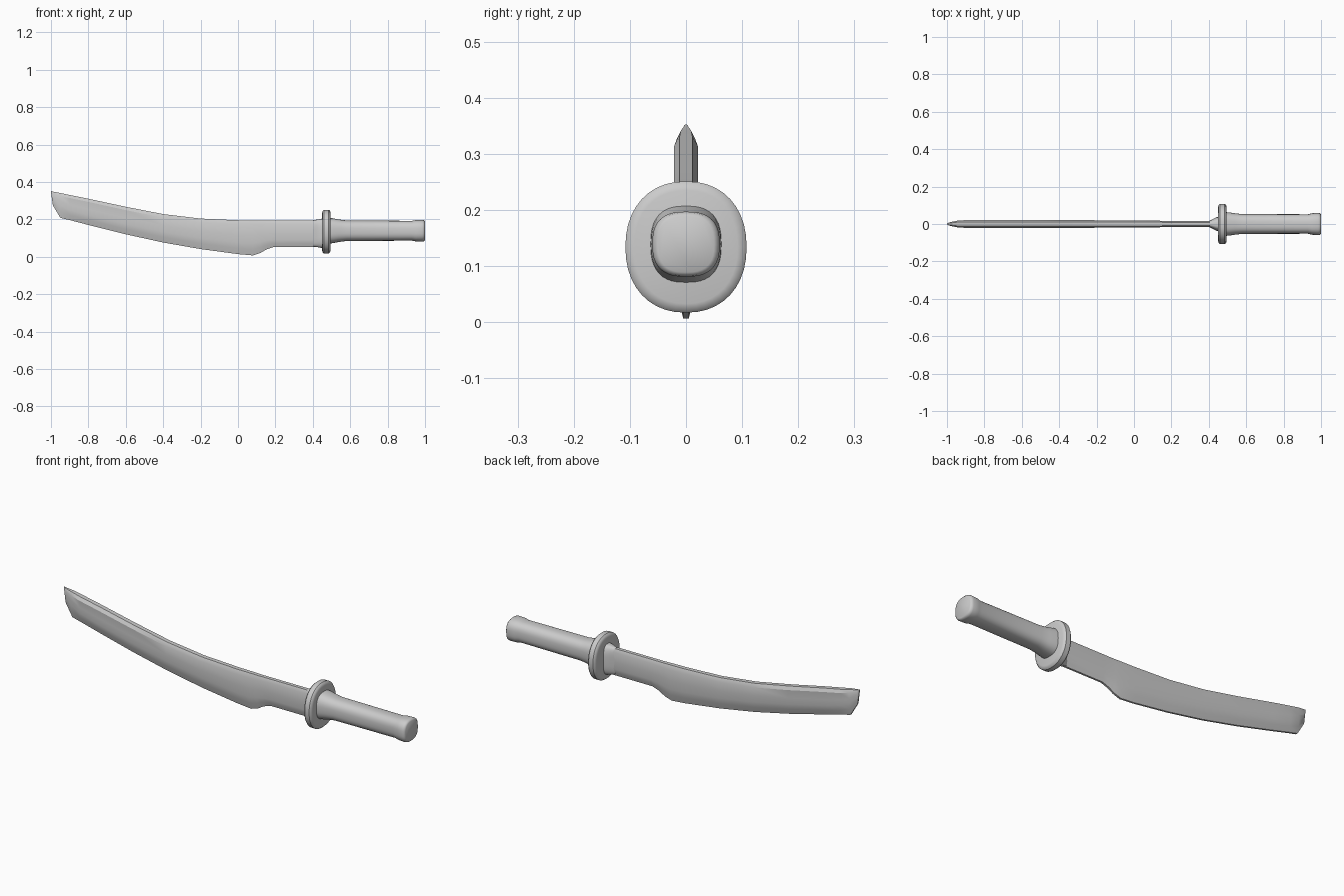
import bpy, bmesh, math

cube = bpy.data.objects.get("Cube")
if cube:
    bpy.data.objects.remove(cube, do_unlink=True)

grey = bpy.data.materials.new("plain_grey")
grey.use_nodes = True
grey.diffuse_color = (0.6, 0.6, 0.6, 1)
grey.node_tree.nodes["Principled BSDF"].inputs["Base Color"].default_value = (0.6, 0.6, 0.6, 1)


def loft(name, rings, angle):
    """Skin a list of equal-length rings and cap both ends."""
    bm = bmesh.new()
    loops = [[bm.verts.new(p) for p in ring] for ring in rings]
    n = len(loops[0])
    for a, b in zip(loops, loops[1:]):
        for i in range(n):
            j = (i + 1) % n
            bm.faces.new((a[i], a[j], b[j], b[i]))
    bm.faces.new(loops[0])
    bm.faces.new(loops[-1])
    bmesh.ops.recalc_face_normals(bm, faces=bm.faces)
    mesh = bpy.data.meshes.new(name)
    bm.to_mesh(mesh)
    bm.free()
    mesh.materials.append(grey)
    obj = bpy.data.objects.new(name, mesh)
    bpy.context.collection.objects.link(obj)
    bpy.ops.object.select_all(action="DESELECT")
    obj.select_set(True)
    bpy.context.view_layer.objects.active = obj
    bpy.ops.object.shade_smooth_by_angle(angle=math.radians(angle))
    return obj


def oval(x, ry, rz, z, power=2, n=40):
    """Superellipse ring across the x axis."""
    ring = []
    for i in range(n):
        t = 2 * math.pi * i / n
        c, s = math.cos(t), math.sin(t)
        ring.append((x, ry * math.copysign(abs(c) ** (2 / power), c),
                     z + rz * math.copysign(abs(s) ** (2 / power), s)))
    return ring


def blade_ring(x, top, ridge, low, w):
    """Blade section: chamfered spine, flat sides, bevel down to the edge."""
    h = top - low
    edge = min(0.005, w * 0.5)
    half = [(edge, low), (edge + (w - edge) * 0.6, low + (ridge - low) * 0.5),
            (w, ridge), (w * 0.9, ridge + (top - ridge) * 0.35),
            (w, top - 0.12 * h), (w * 0.55, top)]
    return [(x, y, z) for y, z in half] + [(x, -y, z) for y, z in reversed(half)]


# Blade stations: x, spine, ridge, edge, half thickness
stations = [
    (-1.0, .352, .349, .345, .003), (-.99, .348, .31, .275, .008),
    (-.95, .341, .275, .208, .017), (-.9, .33, .25, .196, .021),
    (-.8, .31, .222, .17, .021), (-.6, .267, .175, .12, .021),
    (-.4, .228, .133, .076, .021), (-.2, .204, .1, .041, .02),
    (0, .195, .077, .014, .02), (.08, .194, .072, .007, .019),
    (.12, .193, .08, .02, .018), (.15, .193, .086, .038, .017),
    (.19, .193, .09, .052, .017), (.46, .193, .09, .052, .017)]
loft("blade", [blade_ring(*s) for s in stations], 30)

# Flared collar between blade and guard
loft("collar", [oval(x, ry, rz, .125, 3) for x, ry, rz in
                [(.4, .015, .07), (.42, .026, .073), (.44, .036, .077), (.46, .038, .08)]], 40)

# Rounded oval guard
loft("guard", [oval(x, .108 - d, .117 - d, .134, 2.2) for x, d in
               [(.45, .016), (.453, .006), (.46, 0), (.485, 0), (.492, .006), (.495, .016)]], 40)

# Grip flaring at the guard and pommel
loft("grip", [oval(x, ry, rz, .139, 2.6) for x, ry, rz in
              [(.48, .064, .07), (.51, .062, .066), (.54, .057, .06), (.58, .053, .055),
               (.93, .052, .053), (.95, .057, .057), (.985, .06, .058), (.995, .057, .056), (1, .05, .05)]], 40)
